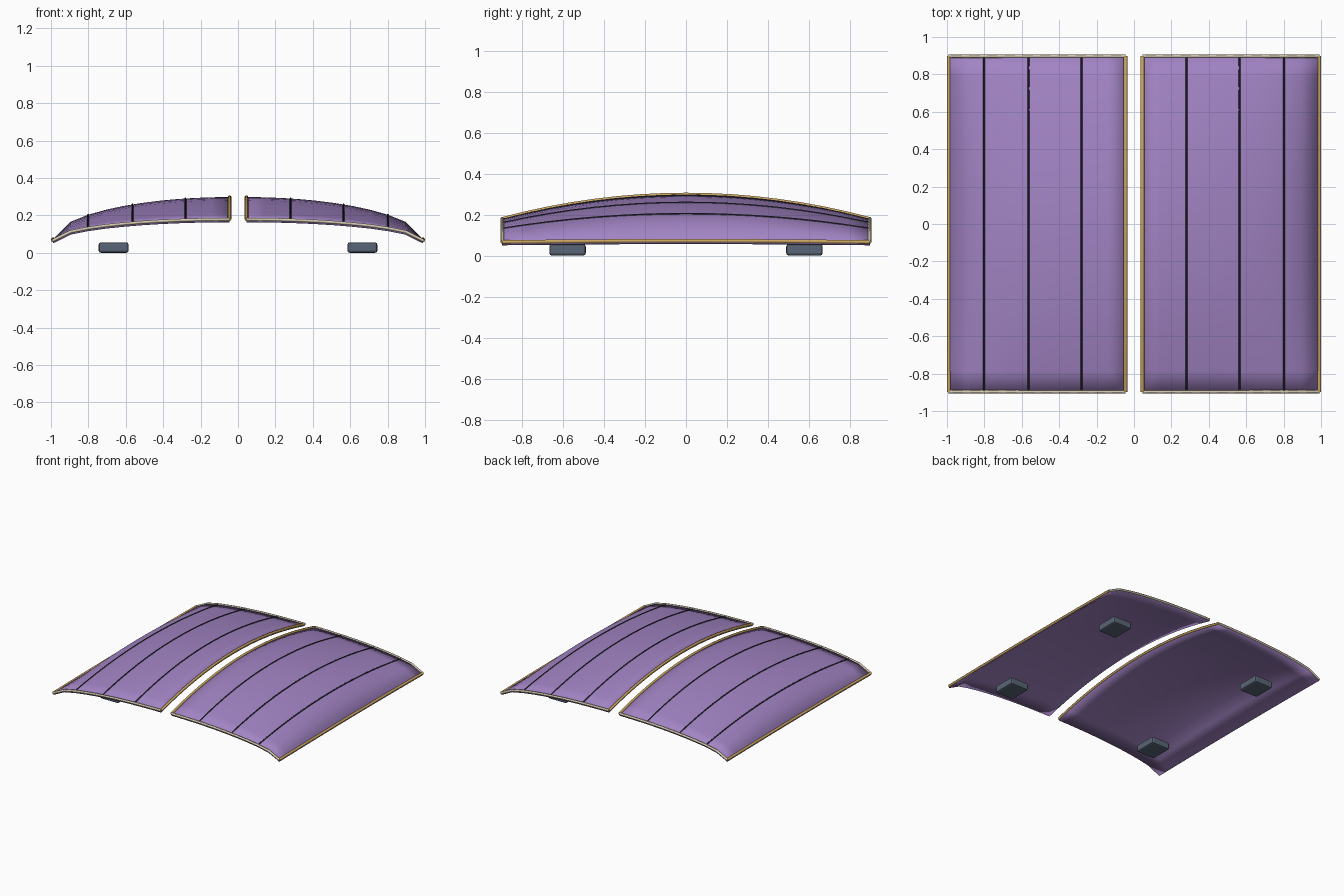
import bpy, bmesh

if "Cube" in bpy.data.objects:
    bpy.data.objects.remove(bpy.data.objects["Cube"])

X_IN, X_OUT, Y_END = 0.045, 0.99, 0.897
THICK = 0.016


def material(name, rgb):
    m = bpy.data.materials.new(name)
    m.diffuse_color = (*rgb, 1)
    m.use_nodes = True
    m.node_tree.nodes["Principled BSDF"].inputs["Base Color"].default_value = m.diffuse_color
    return m


PURPLE = material("purple", (0.36, 0.23, 0.55))
GOLD = material("gold", (0.60, 0.38, 0.12))
CREAM = material("cream", (0.66, 0.59, 0.43))
CHARCOAL = material("charcoal", (0.026, 0.028, 0.042))
SLATE = material("slate", (0.10, 0.13, 0.18))


def height(u, v):
    """Domed surface: u runs inner to outer edge, v from -1 to 1 along y."""
    rise = 0.226 * max(0.0, 1 - u * u) ** 0.53 * (1 - 0.5 * v * v)
    return 0.072 + rise - 0.006 * v * v


def point(side, u, v):
    return (side * (X_IN + u * (X_OUT - X_IN)), v * Y_END, height(u, v))


def finish(name, bm, mat, smooth=True):
    bmesh.ops.recalc_face_normals(bm, faces=bm.faces)
    for f in bm.faces:
        f.smooth = smooth
    mesh = bpy.data.meshes.new(name)
    bm.to_mesh(mesh)
    bm.free()
    mesh.materials.append(mat)
    obj = bpy.data.objects.new(name, mesh)
    bpy.context.collection.objects.link(obj)
    return obj


def shell(name, side, nu=10, nv=16):
    """Closed curved panel with softly shaded rim."""
    bm = bmesh.new()
    layers = []
    for drop in (0, THICK):
        layers.append([[bm.verts.new((p[0], p[1], p[2] - drop))
                        for p in (point(side, i / nu, 2 * j / nv - 1) for j in range(nv + 1))]
                       for i in range(nu + 1)])
    top, low = layers
    for g in layers:
        for i in range(nu):
            for j in range(nv):
                bm.faces.new((g[i][j], g[i + 1][j], g[i + 1][j + 1], g[i][j + 1]))
    for i in range(nu):
        for j in (0, nv):
            bm.faces.new((top[i][j], top[i + 1][j], low[i + 1][j], low[i][j]))
    for j in range(nv):
        for i in (0, nu):
            bm.faces.new((top[i][j], top[i][j + 1], low[i][j + 1], low[i][j]))
    return finish(name, bm, PURPLE)


def tube(name, pts, radius, mat):
    """Round bar following a list of points."""
    curve = bpy.data.curves.new(name, 'CURVE')
    curve.dimensions = '3D'
    curve.bevel_depth = radius
    curve.bevel_resolution = 1
    curve.use_fill_caps = True
    spline = curve.splines.new('POLY')
    spline.points.add(len(pts) - 1)
    for sp, p in zip(spline.points, pts):
        sp.co = (*p, 1)
    curve.materials.append(mat)
    obj = bpy.data.objects.new(name, curve)
    bpy.context.collection.objects.link(obj)


def foot(name, x, y):
    """Small bevelled pad."""
    bm = bmesh.new()
    bmesh.ops.create_cube(bm, size=1)
    for v in bm.verts:
        v.co = (x + v.co.x * 0.16, y + v.co.y * 0.178, 0.03 + v.co.z * 0.056)
    bmesh.ops.translate(bm, verts=bm.verts, vec=(0, 0, -0.002))
    bmesh.ops.bevel(bm, geom=bm.edges[:], offset=0.012, segments=2,
                    affect='EDGES', profile=0.5)
    finish(name, bm, SLATE, smooth=False)


STEPS = 16
along = [2 * k / STEPS - 1 for k in range(STEPS + 1)]
across = [k / 10 for k in range(11)]

for side, label in ((-1, "left"), (1, "right")):
    shell(label + "_panel", side)
    # Long edge trims
    tube(label + "_inner_trim", [point(side, 0, v) for v in along], 0.010, GOLD)
    tube(label + "_outer_trim", [point(side, 1, v) for v in along], 0.010, GOLD)
    # Short edge trims
    for v, end in ((-1, "front"), (1, "back")):
        tube(f"{label}_{end}_trim", [point(side, u, v) for u in across], 0.009, CREAM)
        foot(f"{label}_{end}_foot", side * 0.665, v * 0.578)
    # Seams between panel strips
    for n, u in enumerate((0.25, 0.55, 0.80)):
        tube(f"{label}_seam_{n + 1}", [point(side, u, v) for v in along], 0.005, CHARCOAL)
